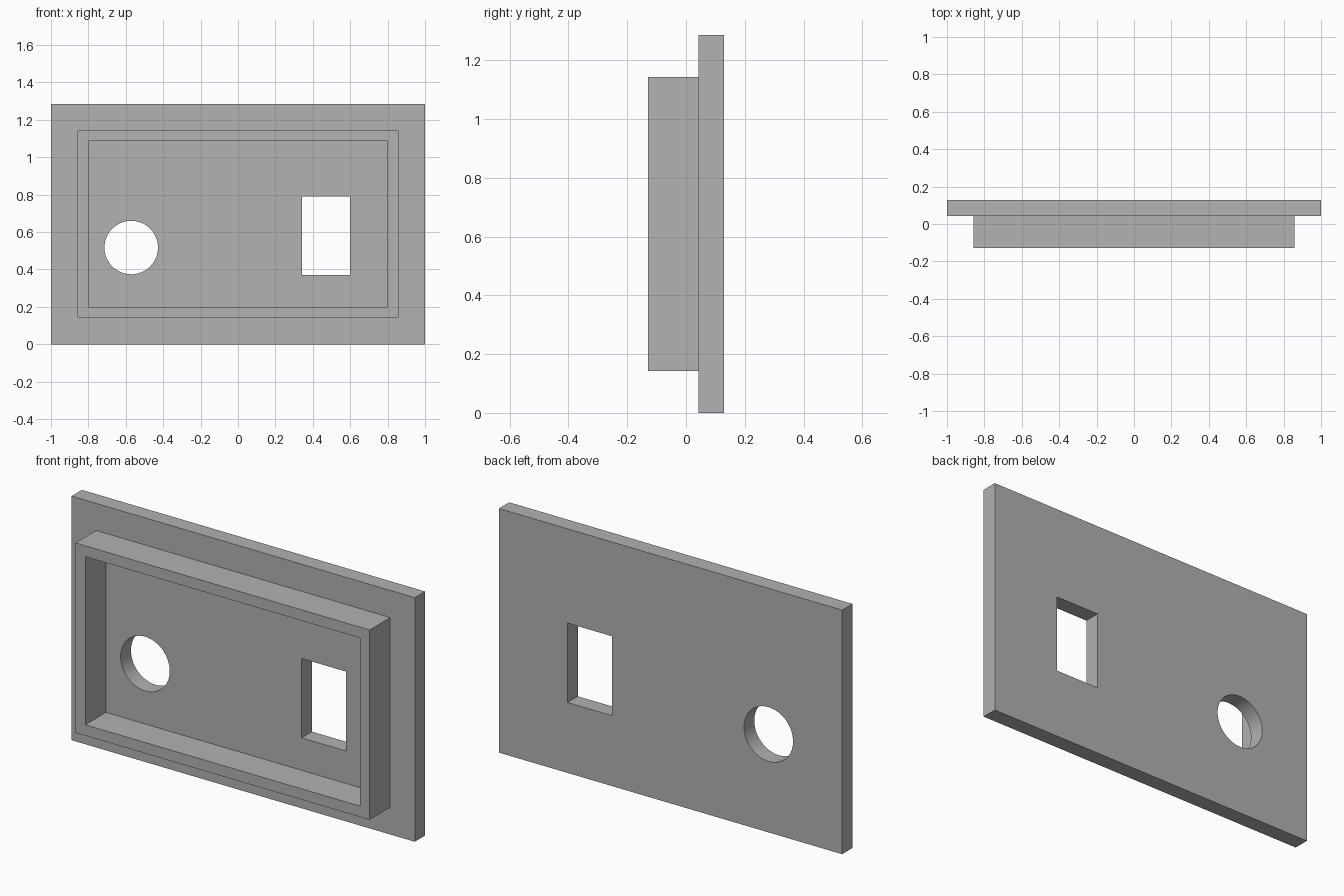
import bpy
import math

old = bpy.data.objects.get("Cube")
if old:
    bpy.data.objects.remove(old, do_unlink=True)

# Layout: the faceplate sits behind a raised rim
BACK, JOIN, FRONT = 0.1286, 0.0429, -0.1286
MARGIN = 0.1429
WALL = 0.0571
HEIGHT = 1.2857

grey = bpy.data.materials.new("plain grey")
grey.use_nodes = True
colour = (0.445, 0.445, 0.445, 1)
grey.diffuse_color = colour
grey.node_tree.nodes["Principled BSDF"].inputs["Base Color"].default_value = colour


def box(name, x0, x1, y0, y1, z0, z1):
    bpy.ops.mesh.primitive_cube_add(
        size=1, location=((x0 + x1) / 2, (y0 + y1) / 2, (z0 + z1) / 2))
    ob = bpy.context.object
    ob.name = name
    ob.scale = (x1 - x0, y1 - y0, z1 - z0)
    bpy.ops.object.transform_apply(location=False, rotation=False, scale=True)
    ob.data.materials.append(grey)
    return ob


def framed_box(name, inset, y0, y1):
    """Box whose outline is the faceplate outline moved inwards."""
    return box(name, inset - 1, 1 - inset, y0, y1, inset, HEIGHT - inset)


def cut(target, cutter):
    """Subtract the cutter from the target, then discard it."""
    cutter.hide_render = True
    mod = target.modifiers.new("cut", 'BOOLEAN')
    mod.operation = 'DIFFERENCE'
    mod.solver = 'EXACT'
    mod.object = cutter
    bpy.ops.object.select_all(action='DESELECT')
    bpy.context.view_layer.objects.active = target
    target.select_set(True)
    bpy.ops.object.modifier_apply(modifier=mod.name)
    bpy.data.objects.remove(cutter, do_unlink=True)


# Faceplate with a rectangular window and a round hole
faceplate = framed_box("faceplate", 0, JOIN, BACK)
cut(faceplate, box("window_cutter", 0.341, 0.6, -0.3, 0.3, 0.371, 0.789))

bpy.ops.mesh.primitive_cylinder_add(
    vertices=64, radius=0.143, depth=0.6,
    location=(-0.571, 0, 0.517), rotation=(math.pi / 2, 0, 0))
round_cutter = bpy.context.object
round_cutter.data.materials.append(grey)
cut(faceplate, round_cutter)
bpy.ops.object.shade_smooth_by_angle(angle=math.radians(30))

# Raised rim on the front
rim = framed_box("raised_rim", MARGIN, FRONT, JOIN)
cut(rim, framed_box("rim_cutter", MARGIN + WALL, -0.3, 0.3))
